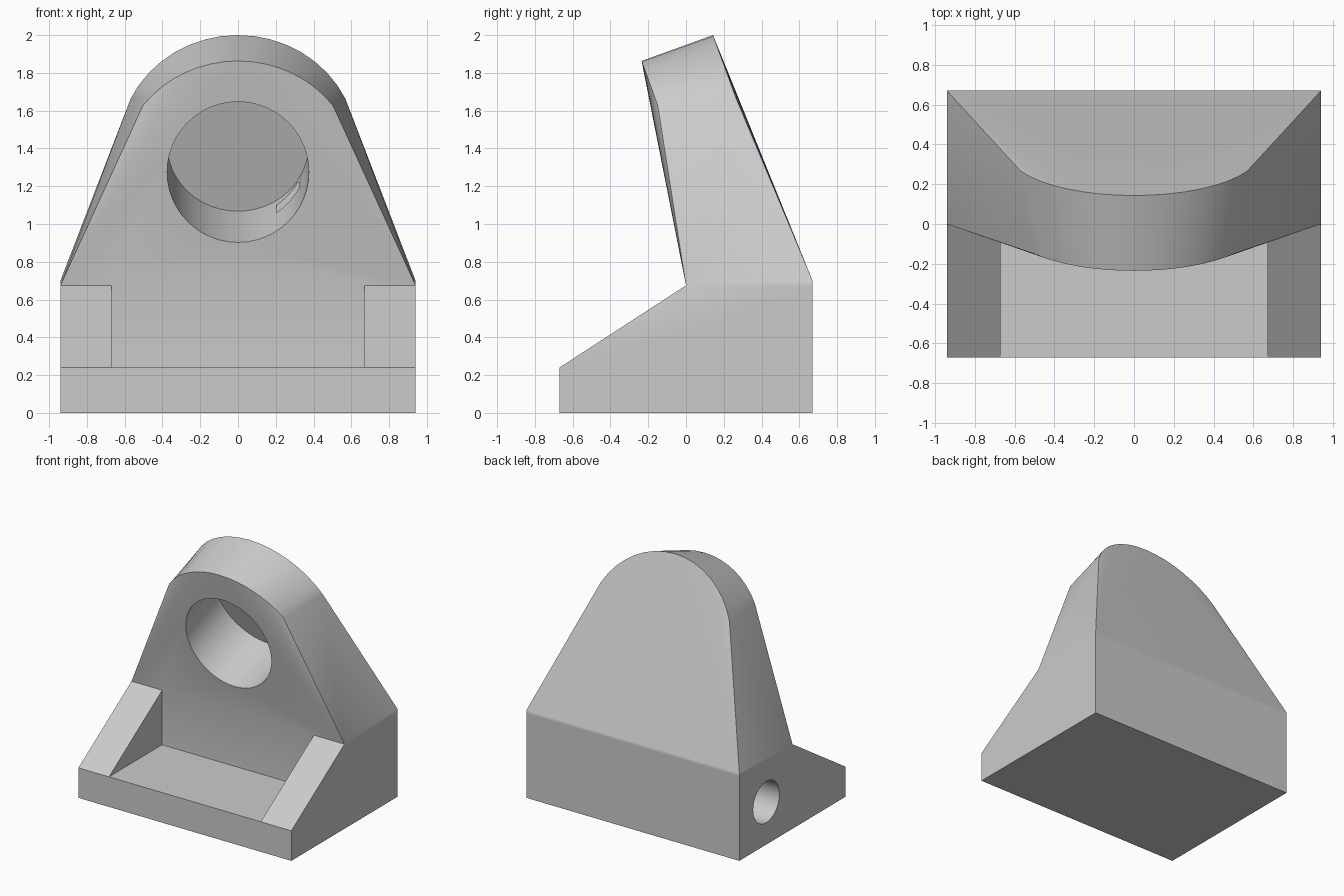
import bpy, bmesh, math
from mathutils import Vector, Matrix

if "Cube" in bpy.data.objects:
    bpy.data.objects.remove(bpy.data.objects["Cube"])

TILT = math.radians(20)
AXIS = Vector((0, math.cos(TILT), math.sin(TILT)))     # direction of the bore, pointing back
UP = Vector((0, -math.sin(TILT), math.cos(TILT)))
W, D, IN = 0.94, 0.67, 0.67                            # half width, half depth, half recess width
R, N = 0.63, 16                                        # crown radius and segments

grey = bpy.data.materials.new("light_grey")
grey.use_nodes = True
grey.diffuse_color = (0.6, 0.6, 0.6, 1)
grey.node_tree.nodes["Principled BSDF"].inputs["Base Color"].default_value = (0.6, 0.6, 0.6, 1)


def make_object(name, bm):
    bmesh.ops.recalc_face_normals(bm, faces=bm.faces)
    mesh = bpy.data.meshes.new(name)
    bm.to_mesh(mesh)
    bm.free()
    mesh.materials.append(grey)
    obj = bpy.data.objects.new(name, mesh)
    bpy.context.collection.objects.link(obj)
    return obj


def cylinder(name, start, end, radius, segments=48):
    bm = bmesh.new()
    axis = end - start
    turn = axis.to_track_quat('Z', 'Y').to_matrix().to_4x4()
    bmesh.ops.create_cone(bm, cap_ends=True, segments=segments, radius1=radius, radius2=radius,
                          depth=axis.length, matrix=Matrix.Translation((start + end) / 2) @ turn)
    return make_object(name, bm)


def box(name, centre, size):
    bm = bmesh.new()
    bmesh.ops.create_cube(bm, size=1, matrix=Matrix.Translation(centre) @ Matrix.Diagonal((*size, 1)))
    return make_object(name, bm)


# Bracket body: wedge base with recess, and a leaning lofted upright
bm = bmesh.new()


def pair(x, y, z):
    """Mirrored vertices, left (+x) first."""
    return [bm.verts.new((s * x, y, z)) for s in (1, -1)]


def arc(top, half_angle):
    """Crown rim lying square to the leaning axis, from +x to -x."""
    centre = top - UP * R
    angles = [half_angle * (1 - 2 * i / N) for i in range(N + 1)]
    return [bm.verts.new(centre + UP * R * math.cos(a) + Vector((R * math.sin(a), 0, 0))) for a in angles]


toe_low, toe_top = pair(W, -D, 0), pair(W, -D, 0.24)
ridge = pair(W, 0, 0.675)
heel_low, heel_mid, heel_top = pair(W, D, 0), pair(W, D, 0.675), pair(W, D, 0.70)
in_toe, in_floor, in_ridge = pair(IN, -D, 0.24), pair(IN, 0, 0.24), pair(IN, 0, 0.675)
front = arc(Vector((0, -0.235, 1.863)), math.radians(53))
back = arc(Vector((0, 0.143, 2.0)), math.radians(64.5))
mid = N // 2
face = bm.faces.new

# Faces spanning the width
for a, b in ((toe_low, heel_low), (heel_low, heel_mid), (heel_mid, heel_top),
             (in_toe, in_floor), (in_floor, in_ridge)):
    face((a[0], a[1], b[1], b[0]))
face((toe_low[0], toe_low[1], toe_top[1], in_toe[1], in_toe[0], toe_top[0]))
face((ridge[0], in_ridge[0], in_ridge[1], ridge[1], front[mid]))
face((heel_top[0], heel_top[1], back[mid]))

# Mirrored side faces and fans from the base corners to the crown
for k in (0, 1):
    face((toe_low[k], toe_top[k], ridge[k], heel_mid[k], heel_low[k]))
    face((ridge[k], heel_top[k], heel_mid[k]))
    face((toe_top[k], in_toe[k], in_ridge[k], ridge[k]))
    face((in_toe[k], in_floor[k], in_ridge[k]))
    end = -k
    face((ridge[k], heel_top[k], back[end]))
    face((ridge[k], back[end], front[end]))
    for i in range(k * mid, (k + 1) * mid):
        face((ridge[k], front[i], front[i + 1]))
        face((heel_top[k], back[i], back[i + 1]))
for i in range(N):
    face((front[i], front[i + 1], back[i + 1], back[i]))
body = make_object("bracket_body", bm)

# Blind leaning bore, round side port and the channel joining them
cap = Vector((0, 0.28, 1.42))
cutters = [
    cylinder("bore_cutter", cap - AXIS * 0.95, cap, 0.375),
    cylinder("side_port_cutter", Vector((-1.2, 0.33, 0.34)), Vector((0.33, 0.33, 0.34)), 0.165),
    box("channel_cutter", (0.265, 0.265, 0.77), (0.12, 0.11, 0.9)),
]
bpy.context.view_layer.objects.active = body
for cutter in cutters:
    cutter.hide_render = True
    cut = body.modifiers.new(cutter.name, 'BOOLEAN')
    cut.operation, cut.solver, cut.object = 'DIFFERENCE', 'EXACT', cutter
    bpy.ops.object.modifier_apply(modifier=cut.name)
    bpy.data.objects.remove(cutter)

# Smooth crown and bore, crisp edges elsewhere
bpy.ops.object.select_all(action='DESELECT')
body.select_set(True)
bpy.ops.object.shade_smooth_by_angle(angle=math.radians(30))
normals = body.modifiers.new("weighted_normals", 'WEIGHTED_NORMAL')
normals.keep_sharp = True
